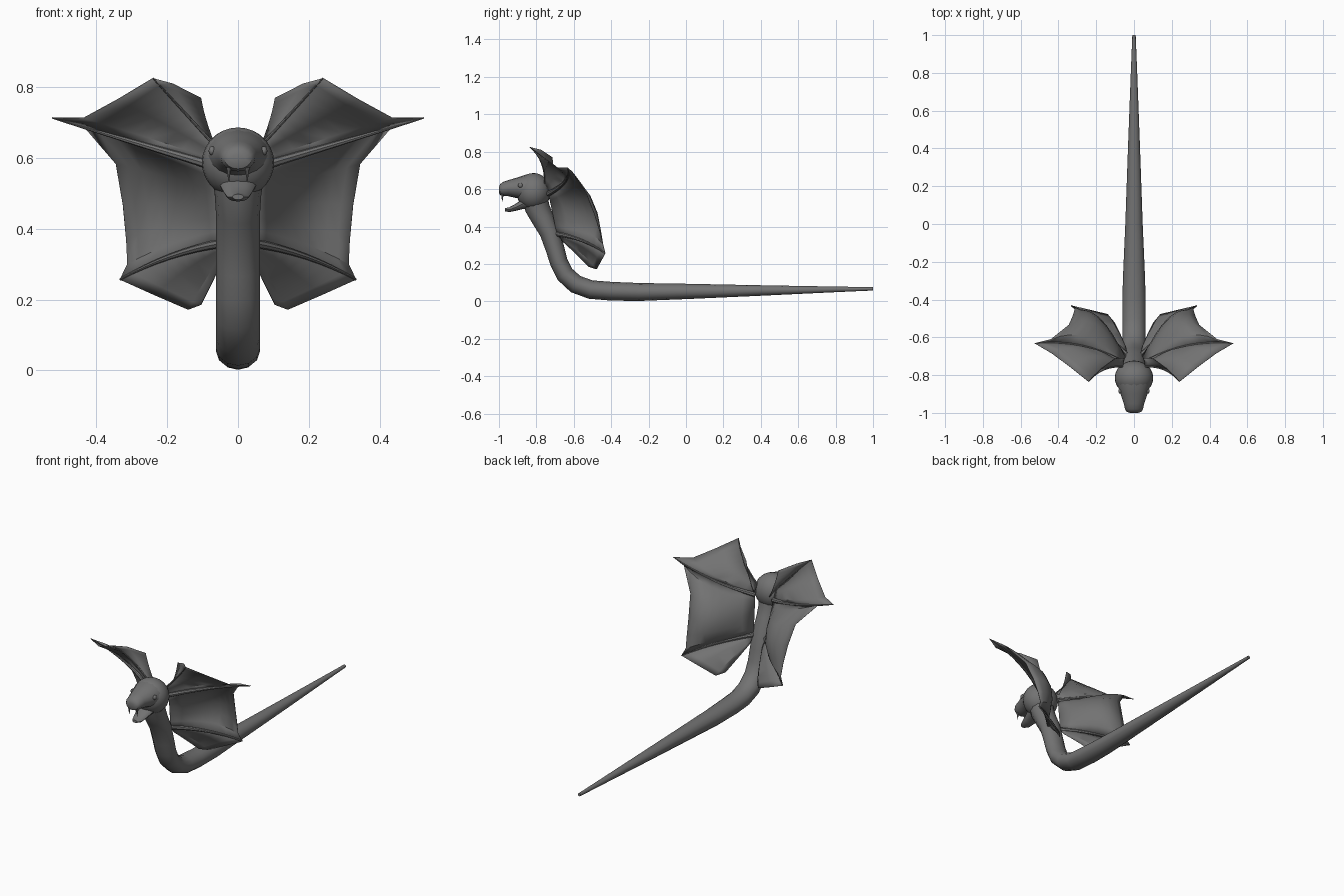
import bpy, bmesh, math
from mathutils import Vector

if "Cube" in bpy.data.objects:
    bpy.data.objects.remove(bpy.data.objects["Cube"])

skin = bpy.data.materials.new("dark grey skin")
skin.diffuse_color = (0.17, 0.17, 0.17, 1)
skin.use_nodes = True
skin.node_tree.nodes["Principled BSDF"].inputs["Base Color"].default_value = skin.diffuse_color


def finish(bm, name, angle=40):
    bmesh.ops.recalc_face_normals(bm, faces=bm.faces)
    mesh = bpy.data.meshes.new(name)
    bm.to_mesh(mesh)
    bm.free()
    obj = bpy.data.objects.new(name, mesh)
    bpy.context.collection.objects.link(obj)
    mesh.materials.append(skin)
    bpy.ops.object.select_all(action='DESELECT')
    obj.select_set(True)
    bpy.context.view_layer.objects.active = obj
    bpy.ops.object.shade_smooth_by_angle(angle=math.radians(angle))
    return obj


def mirror(obj):
    obj.modifiers.new("mirror", 'MIRROR')
    return obj


def skin_tube(name, loops, bm):
    """Join vertex loops into a closed tube."""
    sides = len(loops[0])
    for p, q in zip(loops, loops[1:]):
        for j in range(sides):
            k = (j + 1) % sides
            bm.faces.new((p[j], p[k], q[k], q[j]))
    bm.faces.new(loops[0])
    bm.faces.new(loops[-1])
    return finish(bm, name)


def loft(name, rings, sides=12, follow=True):
    """Elliptic rings (y, z, half width, half height) on the middle plane."""
    bm = bmesh.new()
    loops = []
    for i, (y, z, w, h) in enumerate(rings):
        a, b = rings[max(i - 1, 0)], rings[min(i + 1, len(rings) - 1)]
        t = Vector((0, b[0] - a[0], b[1] - a[1])).normalized() if follow else Vector((0, 1, 0))
        n = Vector((0, -t.z, t.y))
        loops.append([bm.verts.new(Vector((0, y, z)) + Vector((w * math.cos(k), 0, 0)) + n * h * math.sin(k))
                      for k in (2 * math.pi * j / sides for j in range(sides))])
    return skin_tube(name, loops, bm)


def ball(name, centre, scale, seg=24, rings=14):
    bm = bmesh.new()
    bmesh.ops.create_uvsphere(bm, u_segments=seg, v_segments=rings, radius=1)
    for v in bm.verts:
        v.co = Vector(centre) + Vector(v.co[i] * scale[i] for i in range(3))
    return finish(bm, name)


def rib(name, points, r0, r1, sides=8):
    """Tapered finger tube along a path."""
    bm = bmesh.new()
    loops = []
    for i, p in enumerate(points):
        t = (points[min(i + 1, len(points) - 1)] - points[max(i - 1, 0)]).normalized()
        u = t.cross(Vector((0, 1, 0))).normalized()
        v = t.cross(u)
        r = r0 + (r1 - r0) * i / (len(points) - 1)
        loops.append([bm.verts.new(p + r * (u * math.cos(k) + v * math.sin(k)))
                      for k in (2 * math.pi * j / sides for j in range(sides))])
    return mirror(skin_tube(name, loops, bm))


def finger(root, mid, tip, steps=8):
    """Curve through three points, as evenly spaced samples."""
    a, m, b = Vector(root), Vector(mid), Vector(tip)
    c = 2 * m - (a + b) / 2
    return [a * (1 - s) ** 2 + c * 2 * s * (1 - s) + b * s * s for s in (i / steps for i in range(steps + 1))]


def membrane(name, fa, fb, edge, bulge):
    """Wing skin stretched between two fingers, bulging backwards."""
    bm = bmesh.new()
    n = len(fa) - 1
    rows = []
    for i, e in enumerate(edge):
        t = i / (len(edge) - 1)
        root = fa[0].lerp(fb[0], t)
        row = []
        for j in range(n + 1):
            s = j / n
            p = root.lerp(Vector(e), s)
            p += (1 - t) * (fa[j] - fa[0].lerp(fa[n], s)) + t * (fb[j] - fb[0].lerp(fb[n], s))
            p.y += bulge * math.sin(math.pi * t) * math.sin(math.pi * s)
            row.append(bm.verts.new(p))
        rows.append(row)
    for p, q in zip(rows, rows[1:]):
        for j in range(n):
            bm.faces.new((p[j], p[j + 1], q[j + 1], q[j]))
    obj = finish(bm, name, 30)
    solid = obj.modifiers.new("skin thickness", 'SOLIDIFY')
    solid.thickness = 0.003
    solid.offset = 0
    return mirror(obj)


# Body: neck down through the bend and out along the tail
loft("body", [
    (-.81, .57, .080, .070), (-.795, .50, .066, .066), (-.765, .44, .062, .060),
    (-.728, .37, .062, .055), (-.700, .28, .062, .050), (-.680, .21, .062, .048),
    (-.648, .145, .062, .049), (-.59, .092, .062, .050), (-.51, .063, .062, .050),
    (-.40, .054, .062, .050), (-.25, .050, .057, .048), (0, .053, .046, .041),
    (.4, .058, .032, .028), (.8, .064, .017, .015), (1, .067, .009, .009)], 12)

# Head, snout and open lower jaw
ball("skull", (0, -.815, .587), (.102, .092, .099))
loft("snout", [
    (-.80, .600, .095, .083), (-.85, .605, .088, .074), (-.90, .607, .071, .056),
    (-.95, .605, .054, .043), (-.98, .600, .048, .038), (-.995, .597, .038, .028),
    (-1, .595, .022, .014)], 16, False)
loft("lower_jaw", [
    (-.82, .540, .062, .044), (-.87, .522, .050, .028), (-.91, .503, .040, .019),
    (-.945, .490, .030, .013), (-.968, .490, .016, .008)], 12, False)
for x in (-.073, .073):
    ball("eye", (x, -.885, .62), (.010, .013, .013), 12, 8)

# Fangs
for x in (-.026, .026):
    bm = bmesh.new()
    bmesh.ops.create_cone(bm, cap_ends=True, segments=8, radius1=.001, radius2=.007, depth=.04)
    bmesh.ops.translate(bm, verts=bm.verts, vec=(x, -.982, .553))
    finish(bm, "fang")

# Wing fingers on the right half, from root to tip
upper = finger((.06, -.755, .63), (.16, -.772, .738), (.24, -.835, .825))
middle = finger((.06, -.735, .575), (.29, -.645, .643), (.525, -.632, .713))
lower = finger((.04, -.69, .36), (.19, -.55, .322), (.333, -.432, .257))
back_fold = finger((.05, -.71, .60), (.085, -.71, .69), (.105, -.715, .77))
bottom_fold = finger((.04, -.66, .32), (.07, -.59, .255), (.105, -.52, .185))
rib("upper_finger", upper, .005, .002)
rib("middle_finger", middle, .014, .002)
rib("lower_finger", lower, .013, .003)

# Wing skin between the fingers
membrane("front_wing_fold", upper, back_fold,
         [upper[-1], (.185, -.775, .81), back_fold[-1]], 0)
membrane("upper_wing_skin", upper, middle,
         [upper[-1], (.34, -.755, .765), (.435, -.685, .713), middle[-1]], .03)
membrane("main_wing_skin", middle, lower,
         [middle[-1], (.44, -.61, .695), (.345, -.535, .583), (.325, -.49, .467),
          (.316, -.46, .37), (.312, -.443, .30), lower[-1]], .075)
membrane("lower_wing_skin", lower, bottom_fold,
         [lower[-1], (.235, -.455, .213), (.14, -.478, .172), bottom_fold[-1]], .01)
